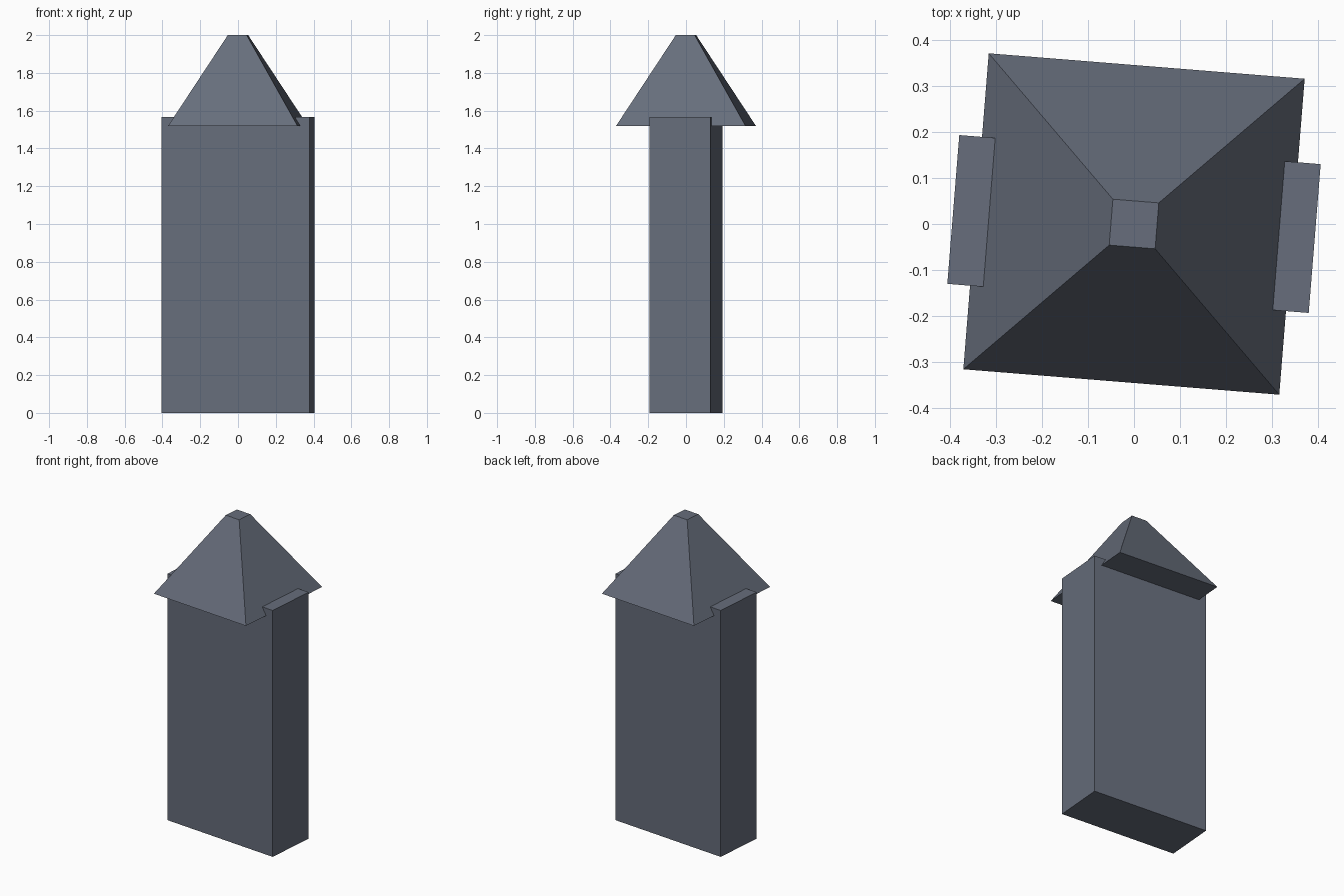
import bpy
import bmesh
import math

cube = bpy.data.objects.get("Cube")
if cube:
    bpy.data.objects.remove(cube, do_unlink=True)

TURN = math.radians(-4.6)  # whole tower is turned slightly about z

slate = bpy.data.materials.new("slate_grey")
slate.use_nodes = True
colour = (0.135, 0.155, 0.2, 1.0)
slate.diffuse_color = colour
slate.node_tree.nodes["Principled BSDF"].inputs["Base Color"].default_value = colour


def tapered_block(name, bottom, top, z0, z1):
    """Closed four-sided block from a bottom to a top rectangle (width, depth)."""
    bm = bmesh.new()
    rings = []
    for (w, d), z in ((bottom, z0), (top, z1)):
        rings.append([bm.verts.new((sx * w / 2, sy * d / 2, z))
                      for sx, sy in ((-1, -1), (1, -1), (1, 1), (-1, 1))])
    low, high = rings
    bm.faces.new(low[::-1])
    bm.faces.new(high)
    for i in range(4):
        j = (i + 1) % 4
        bm.faces.new((low[i], low[j], high[j], high[i]))
    mesh = bpy.data.meshes.new(name)
    bm.to_mesh(mesh)
    bm.free()
    mesh.materials.append(slate)
    obj = bpy.data.objects.new(name, mesh)
    obj.rotation_euler.z = TURN
    bpy.context.collection.objects.link(obj)
    return obj


# Tall slab body
tapered_block("tower_body", (0.787, 0.324), (0.787, 0.324), 0.0, 1.566)
# Flat-topped pyramid roof, overlapping the top of the body
tapered_block("pyramid_roof", (0.688, 0.688), (0.1, 0.1), 1.519, 2.0)
